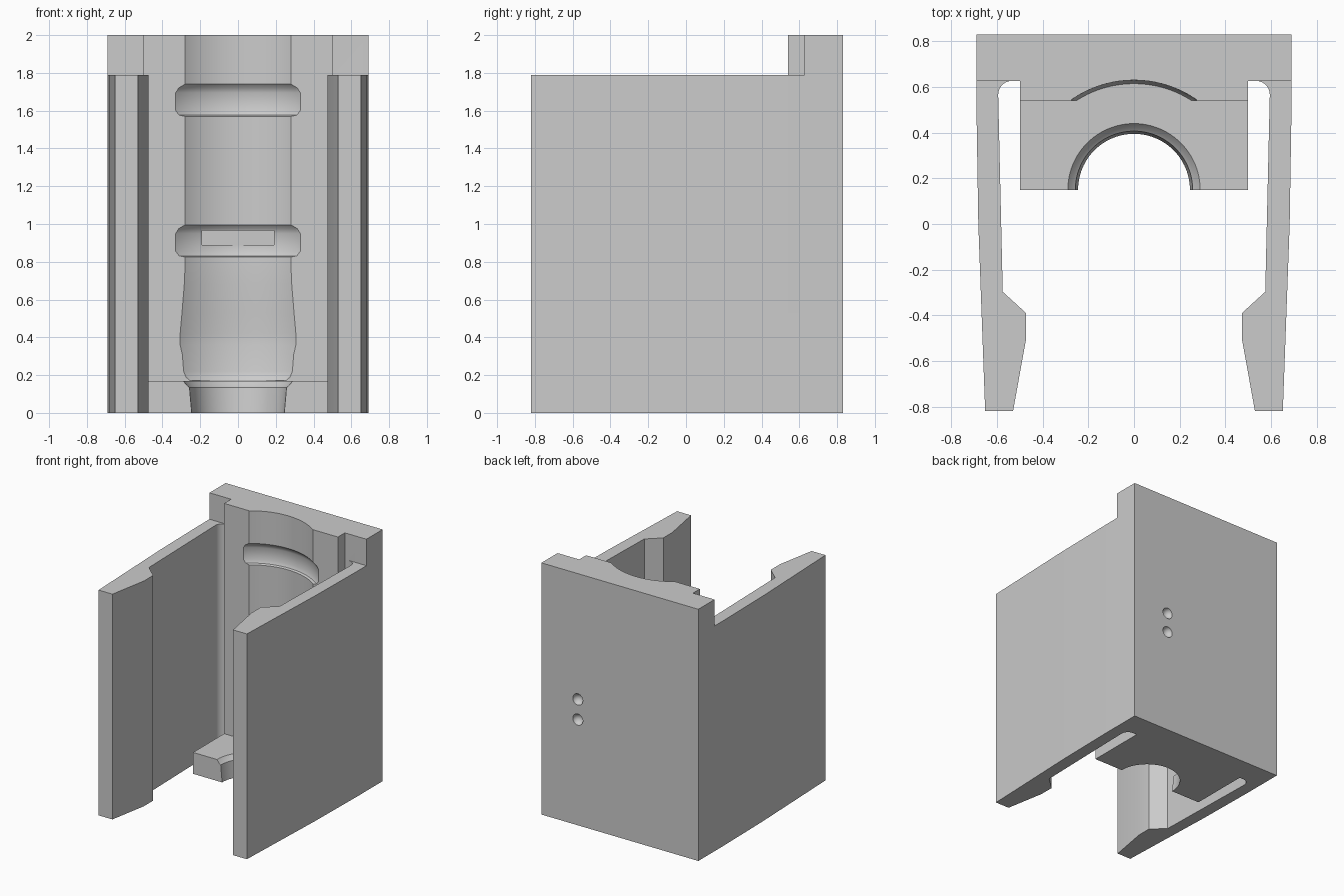
import bpy, bmesh, math
from mathutils import Matrix, Vector

cube = bpy.data.objects.get("Cube")
if cube:
    bpy.data.objects.remove(cube)

grey = bpy.data.materials.new("light grey plastic")
grey.use_nodes = True
colour = (0.6, 0.6, 0.6, 1)
grey.diffuse_color = colour
grey.node_tree.nodes["Principled BSDF"].inputs["Base Color"].default_value = colour

AXIS_Y = 0.15   # centre of the round cavity


def finish(name, bm):
    bmesh.ops.recalc_face_normals(bm, faces=bm.faces)
    mesh = bpy.data.meshes.new(name)
    bm.to_mesh(mesh)
    bm.free()
    obj = bpy.data.objects.new(name, mesh)
    bpy.context.collection.objects.link(obj)
    mesh.materials.append(grey)
    return obj


def extrude_outline(name, outline, z0, z1):
    bm = bmesh.new()
    face = bm.faces.new([bm.verts.new((x, y, z0)) for x, y in outline])
    top = bmesh.ops.extrude_face_region(bm, geom=[face])["geom"]
    bmesh.ops.translate(bm, vec=(0, 0, z1 - z0),
                        verts=[v for v in top if isinstance(v, bmesh.types.BMVert)])
    return finish(name, bm)


def mirrored(half):
    return half + [(-x, y) for x, y in reversed(half)]


def lathe(name, profile, steps=96):
    bm = bmesh.new()
    rings = []
    for r, z in profile:
        rings.append([bm.verts.new((r * math.cos(a), AXIS_Y + r * math.sin(a), z))
                      for a in (math.tau * i / steps for i in range(steps))])
    for low, high in zip(rings, rings[1:]):
        for i in range(steps):
            j = (i + 1) % steps
            bm.faces.new((low[i], low[j], high[j], high[i]))
    bm.faces.new(rings[0])
    bm.faces.new(rings[-1])
    return finish(name, bm)


def boolean(target, other, operation):
    mod = target.modifiers.new(operation.lower(), 'BOOLEAN')
    mod.operation = operation
    mod.solver = 'EXACT'
    mod.object = other
    bpy.context.view_layer.objects.active = target
    bpy.ops.object.modifier_apply(modifier=mod.name)
    bpy.data.objects.remove(other)


# Clip body: back wall, centre web and two springy arms in one outline
fillet = [(0.535 + 0.06 * math.cos(a), 0.567 + 0.06 * math.sin(a))
          for a in (math.radians(15 * i) for i in range(7))]
arm = [(0.69, 0.83), (0.69, 0.5), (0.682, 0), (0.652, -0.82), (0.53, -0.82),
       (0.473, -0.505), (0.473, -0.39), (0.575, -0.297)]
body = extrude_outline("clip_body", mirrored(arm + fillet + [(0.5, 0.627), (0.5, 0.54)]), 0, 1.79)

# Raised top of the back wall
top = extrude_outline("back_wall_top", mirrored(
    [(0.69, 0.83), (0.69, 0.627), (0.5, 0.627), (0.5, 0.54)]), 1.79, 2)
boolean(body, top, 'UNION')

# Support shelf at the foot
shelf = extrude_outline("support_shelf", mirrored([(0.5, 0.6), (0.5, 0.15)]), 0, 0.17)
boolean(body, shelf, 'UNION')

# Round cavity with two grooves and a flared neck
groove = [(0, 0), (0.018, 0.006), (0.03, 0.03), (0.03, 0.125), (0.02, 0.15), (0, 0.17)]
profile = [(0.245, -0.05), (0.245, 0), (0.257, 0.135), (0.27, 0.145), (0.29, 0.17),
           (0.465, 0.1702), (0.478, 0.19), (0.485, 0.22), (0.489, 0.31),
           (0.496, 0.36), (0.496, 0.42), (0.49, 0.53), (0.483, 0.68), (0.48, 0.8)]
for base in (0.825, 1.57):
    profile += [(0.481 + r, base + z) for r, z in groove]
profile.append((0.48, 2.1))
boolean(body, lathe("cavity_cutter", profile), 'DIFFERENCE')

# Flat recess in the lower groove
w, y0, y1 = 0.19, 0.5, 0.668
recess = extrude_outline("recess_cutter", [(-w, y0), (w, y0), (w, y1), (-w, y1)], 0.89, 0.965)
boolean(body, recess, 'DIFFERENCE')

# Two dimples in the back
for z in (0.84, 1.0):
    bm = bmesh.new()
    bmesh.ops.create_uvsphere(bm, u_segments=24, v_segments=12, radius=0.045,
                              matrix=Matrix.Translation(Vector((0.37, 0.835, z))))
    boolean(body, finish("dimple_cutter", bm), 'DIFFERENCE')

bpy.ops.object.select_all(action='DESELECT')
body.select_set(True)
bpy.context.view_layer.objects.active = body
bpy.ops.object.shade_smooth_by_angle(angle=math.radians(30))
